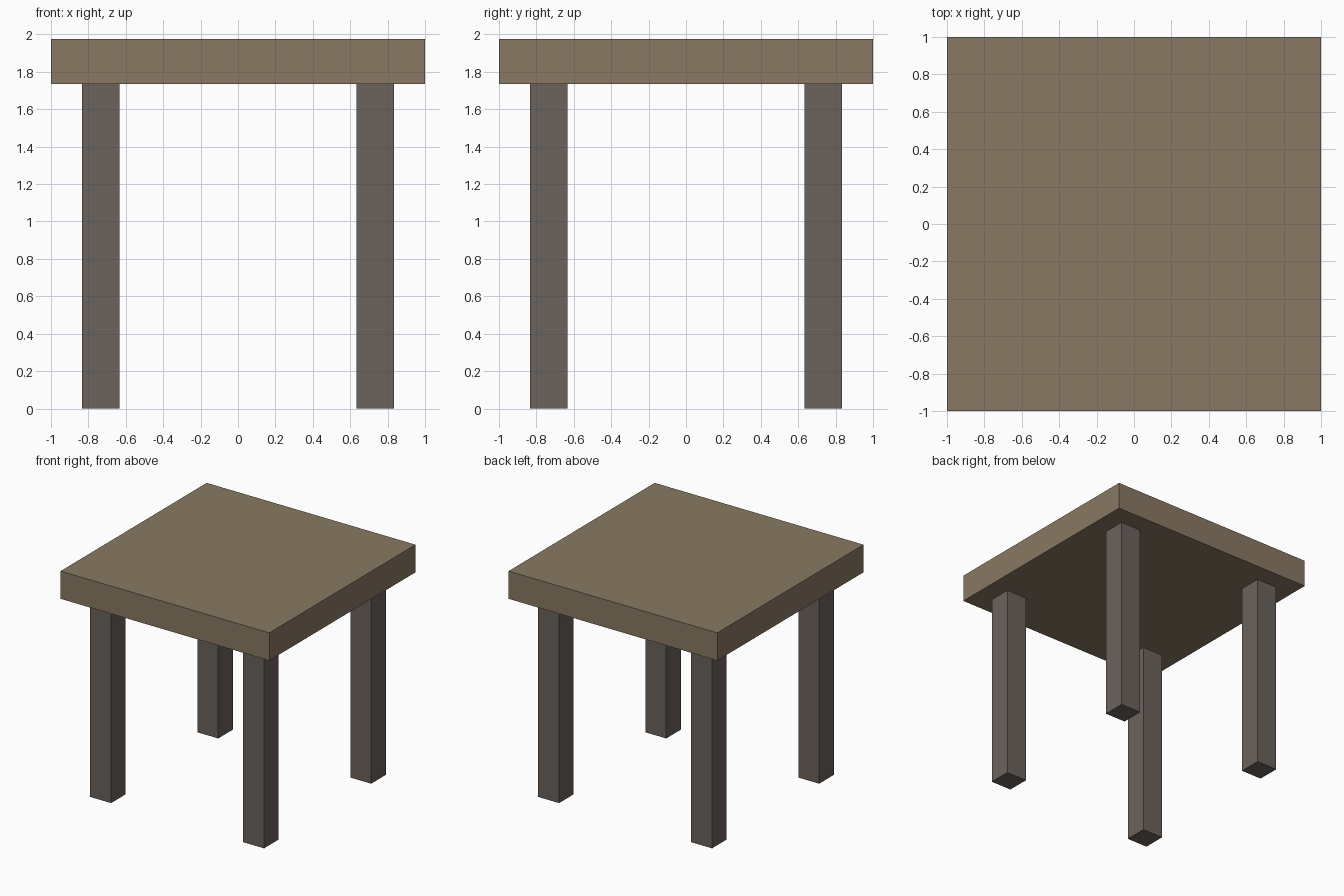
import bpy

if "Cube" in bpy.data.objects:
    bpy.data.objects.remove(bpy.data.objects["Cube"])


def material(name, color):
    mat = bpy.data.materials.new(name)
    mat.diffuse_color = (*color, 1.0)
    mat.use_nodes = True
    mat.node_tree.nodes["Principled BSDF"].inputs["Base Color"].default_value = mat.diffuse_color
    return mat


def box(name, center_xy, z_range, width, mat):
    z0, z1 = z_range
    bpy.ops.mesh.primitive_cube_add(size=1, location=(*center_xy, (z0 + z1) / 2))
    obj = bpy.context.object
    obj.name = name
    obj.scale = (width, width, z1 - z0)
    bpy.ops.object.transform_apply(location=False, rotation=False, scale=True)
    obj.data.materials.append(mat)
    return obj


TOP_BOTTOM, TOP_HEIGHT = 1.735, 1.975
LEG_OFFSET, LEG_WIDTH = 0.733, 0.2

light_wood = material("light_wood", (0.25, 0.19, 0.125))
dark_wood = material("dark_wood", (0.147, 0.122, 0.107))

# Square slab
box("table_top", (0, 0), (TOP_BOTTOM, TOP_HEIGHT), 2.0, light_wood)

# Four square legs, inset from the corners
for y_name, y in (("front", -1), ("back", 1)):
    for x_name, x in (("left", -1), ("right", 1)):
        box(f"{y_name}_{x_name}_leg", (x * LEG_OFFSET, y * LEG_OFFSET),
            (0, TOP_BOTTOM), LEG_WIDTH, dark_wood)
